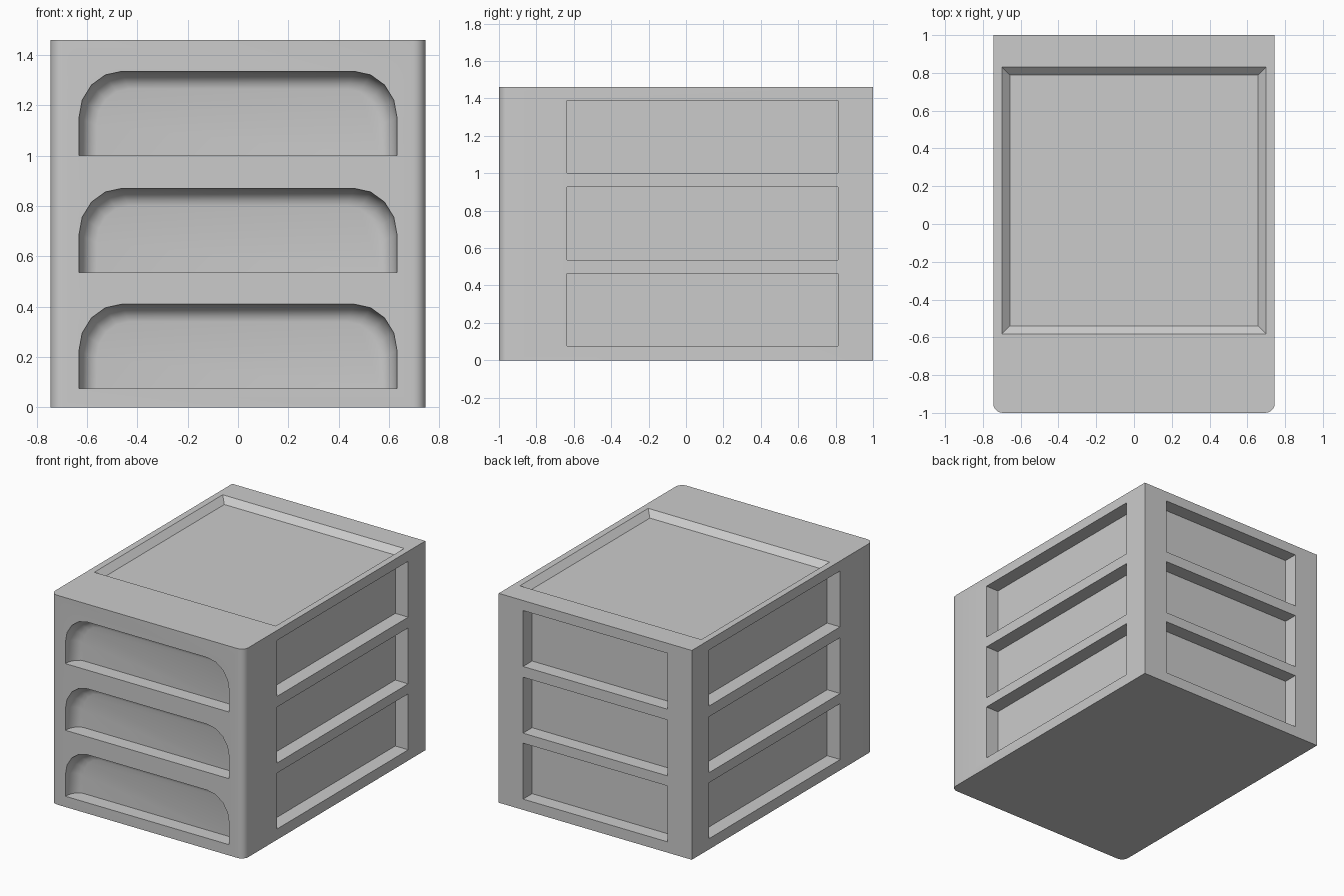
import bpy, bmesh
from math import sin, cos, pi, radians

if "Cube" in bpy.data.objects:
    bpy.data.objects.remove(bpy.data.objects["Cube"])

W, D, H = 0.745, 1.0, 1.46          # half width, half depth, height
LEVELS = [0.075, 0.535, 1.0]        # bottom of each drawer row
DEPTH = 0.10                        # recess depth


def make_object(name, bm):
    bmesh.ops.recalc_face_normals(bm, faces=bm.faces)
    mesh = bpy.data.meshes.new(name)
    bm.to_mesh(mesh)
    bm.free()
    obj = bpy.data.objects.new(name, mesh)
    bpy.context.collection.objects.link(obj)
    return obj


def loft(bm, rings):
    """Closed solid through rings of equal point count."""
    loops = [[bm.verts.new(p) for p in ring] for ring in rings]
    n = len(loops[0])
    for a, b in zip(loops, loops[1:]):
        for i in range(n):
            bm.faces.new((a[i], a[(i + 1) % n], b[(i + 1) % n], b[i]))
    bm.faces.new(loops[0])
    bm.faces.new(loops[-1])


def rect(x0, x1, y0, y1, z):
    return [(x0, y0, z), (x1, y0, z), (x1, y1, z), (x0, y1, z)]


def box(bm, x0, x1, y0, y1, z0, z1):
    loft(bm, [rect(x0, x1, y0, y1, z0), rect(x0, x1, y0, y1, z1)])


def arch(y, z, inset):
    """Drawer front opening: flat bottom, rounded upper corners."""
    w, top = 0.632 - inset, z + 0.335 - inset
    rx, rz = 0.17 - inset * 0.6, 0.185 - inset * 0.6
    right = [(w, z)]
    for k in range(5):
        a = k * pi / 8
        right.append((w - rx + rx * cos(a), top - rz + rz * sin(a)))
    left = [(-x, zz) for x, zz in reversed(right)]
    return [(x, y, zz) for x, zz in right + left]


# Cabinet body with rounded front vertical edges
bm = bmesh.new()
box(bm, -W, W, -D, D, 0, H)
front = [e for e in bm.edges if all(v.co.y < -0.9 for v in e.verts)
         and abs(e.verts[0].co.z - e.verts[1].co.z) > 1]
bmesh.ops.bevel(bm, geom=front, offset=0.05, segments=5, profile=0.5,
                affect='EDGES')
body = make_object("drawer_cabinet", bm)

# Recess cutters
bm = bmesh.new()
for z in LEVELS:
    # scooped drawer fronts
    rings = [arch(-D - 0.1, z, 0)]
    for k in range(6):
        a = k * pi / 10
        rings.append(arch(-D + DEPTH * sin(a), z, 0.07 * (1 - cos(a))))
    loft(bm, rings)
    # side panels
    for s in (-1, 1):
        xs = sorted((s * (W - DEPTH), s * (W + 0.1)))
        box(bm, xs[0], xs[1], -0.635, 0.812, z, z + 0.39)
    # back panels
    box(bm, -0.557, 0.557, D - DEPTH, D + 0.1, z, z + 0.39)
# shallow tray with sloped sides in the top
loft(bm, [rect(-0.657, 0.657, -0.54, 0.788, H - 0.04),
          rect(-0.70, 0.70, -0.583, 0.831, H),
          rect(-0.70, 0.70, -0.583, 0.831, H + 0.1)])
cutter = make_object("recess_cutter", bm)
cutter.hide_render = True

mod = body.modifiers.new("recesses", 'BOOLEAN')
mod.operation = 'DIFFERENCE'
mod.solver = 'EXACT'
mod.object = cutter
bpy.context.view_layer.objects.active = body
body.select_set(True)
bpy.ops.object.modifier_apply(modifier=mod.name)
bpy.data.objects.remove(cutter)
bpy.ops.object.shade_smooth_by_angle(angle=radians(32))
